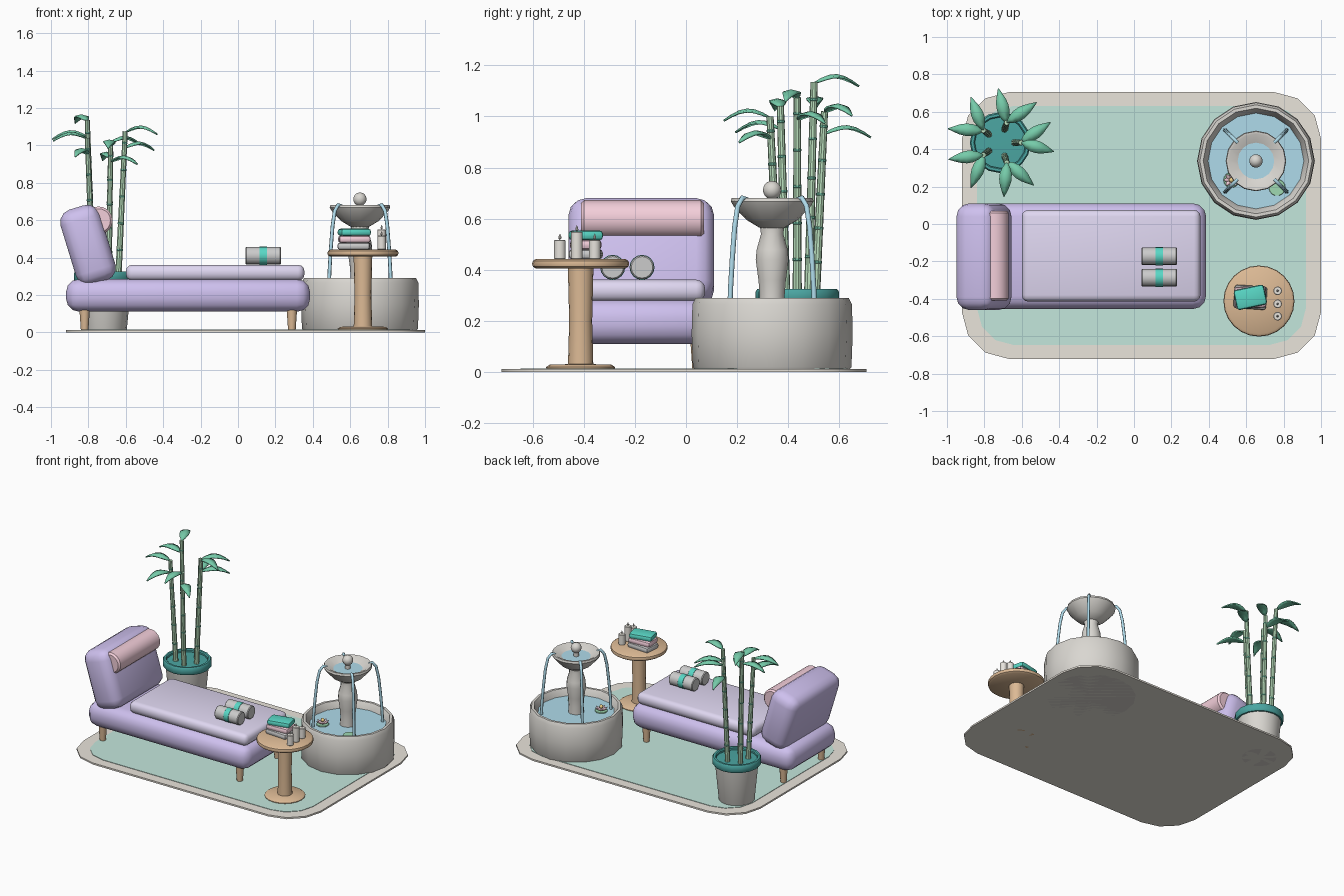
import bpy, bmesh
from math import sin, cos, pi, radians
from mathutils import Vector, Matrix

if "Cube" in bpy.data.objects:
    bpy.data.objects.remove(bpy.data.objects["Cube"])

COLORS = dict(purple=(.62, .53, .86), lilac=(.74, .68, .88), wood=(.72, .49, .30), pink=(.90, .62, .70),
              teal=(.10, .68, .56), dark_teal=(.07, .38, .36), rug=(.55, .80, .72), border=(.82, .78, .71),
              stone=(.70, .68, .64), water=(.43, .71, .83), stalk=(.50, .76, .52), node=(.16, .50, .36),
              leaf=(.18, .60, .40), pad=(.35, .70, .45), gold=(.90, .65, .25), wax=(.80, .77, .72))
MATS = {}


def mat(name):
    if name not in MATS:
        MATS[name] = bpy.data.materials.new(name)
        MATS[name].diffuse_color = (*COLORS[name], 1)
    return MATS[name]


def add(name, bm, color, m=Matrix()):
    bmesh.ops.remove_doubles(bm, verts=bm.verts, dist=1e-5)
    bmesh.ops.recalc_face_normals(bm, faces=bm.faces)
    me = bpy.data.meshes.new(name)
    bm.to_mesh(me)
    bm.free()
    ob = bpy.data.objects.new(name, me)
    bpy.context.collection.objects.link(ob)
    ob.matrix_world = m
    if color:
        me.materials.append(mat(color))
    return ob


def lathe(name, profile, color, loc=(0, 0, 0), n=16, rot=Matrix()):
    """Revolve (radius, height) points around z."""
    bm = bmesh.new()
    rings = [[bm.verts.new((r * cos(2 * pi * i / n), r * sin(2 * pi * i / n), z)) for i in range(n)]
             for r, z in profile]
    for a, b in zip(rings, rings[1:]):
        for i in range(n):
            bm.faces.new((a[i], a[(i + 1) % n], b[(i + 1) % n], b[i]))
    return add(name, bm, color, Matrix.Translation(loc) @ rot.to_4x4())


def rod(name, r, h, color, loc, n=16, rot=Matrix(), b=0.005):
    """Cylinder with a small edge round, base at loc."""
    return lathe(name, [(0, 0), (r - b, 0), (r, b), (r, h - b), (r - b, h), (0, h)], color, loc, n, rot)


def soft_box(name, size, loc, color, bevel, rot=Matrix(), seg=3):
    bm = bmesh.new()
    bmesh.ops.create_cube(bm, size=1, matrix=Matrix.Diagonal((*size, 1)))
    bmesh.ops.bevel(bm, geom=bm.edges[:], offset=bevel, segments=seg, profile=.5, affect='EDGES')
    return add(name, bm, color, Matrix.Translation(loc) @ rot.to_4x4())


def slab(name, hx, hy, r, z0, z1, color):
    """Flat rounded rectangle around the rug centre."""
    bm = bmesh.new()
    pts = []
    for k, (sx, sy) in enumerate([(1, 1), (-1, 1), (-1, -1), (1, -1)]):
        for i in range(4):
            a = k * pi / 2 + i * pi / 6
            pts.append((.04 + sx * (hx - r) + r * cos(a), -.008 + sy * (hy - r) + r * sin(a)))
    f = bm.faces.new([bm.verts.new((x, y, z0)) for x, y in pts])
    g = bmesh.ops.extrude_face_region(bm, geom=[f])['geom']
    bmesh.ops.translate(bm, verts=[v for v in g if isinstance(v, bmesh.types.BMVert)], vec=(0, 0, z1 - z0))
    return add(name, bm, color)


def ball(name, r, loc, color, scale=(1, 1, 1)):
    bm = bmesh.new()
    bmesh.ops.create_uvsphere(bm, u_segments=14, v_segments=10, radius=r)
    return add(name, bm, color, Matrix.Translation(loc) @ Matrix.Diagonal((*scale, 1)))


def blade(name, root, angle, length, width, rise, drop, color, thick=.008):
    """Arched pointed leaf or petal."""
    bm = bmesh.new()
    rows = []
    for i in range(7):
        t = i / 6
        w = width / 2 * max(sin(pi * t ** .85), .04)
        z = rise * sin(pi * t) - drop * t * t
        rows.append([bm.verts.new((length * t, s * w, z - abs(s) * w * .25)) for s in (-1, 0, 1)])
    for a, b in zip(rows, rows[1:]):
        for j in (0, 1):
            bm.faces.new((a[j], b[j], b[j + 1], a[j + 1]))
    ob = add(name, bm, color, Matrix.Translation(root) @ Matrix.Rotation(angle, 4, 'Z'))
    s = ob.modifiers.new('thickness', 'SOLIDIFY')
    s.thickness, s.offset = thick, 0


RX, RY = Matrix.Rotation(pi / 2, 3, 'X'), Matrix.Rotation(pi / 2, 3, 'Y')

# Rug
slab('rug_border', .96, .713, .25, 0, .012, 'border')
slab('rug_field', .88, .64, .20, .005, .015, 'rug')

# Lounge bed
soft_box('lounge_base', (1.305, .565, .175), (-.267, -.172, .198), 'purple', .07)
soft_box('lounge_cushion', (.955, .49, .085), (-.122, -.17, .319), 'lilac', .035)
soft_box('lounge_backrest', (.22, .57, .42), (-.802, -.175, .467), 'purple', .07, Matrix.Rotation(radians(-17), 3, 'Y'))
rod('bolster', .075, .48, 'pink', (-.745, .07, .598), 20, RX, .012)
for x in (-.82, .288):
    for y in (-.39, .045):
        lathe('lounge_leg', [(0, 0), (.02, 0), (.029, .13), (0, .13)], 'wood', (x, y, .008), 12)

# Rolled towels on the bed
for y in (-.172, -.287):
    rod('rolled_towel', .047, .19, None, (.04, y, .41), 16, RY)
    rod('towel_band', .049, .04, 'teal', (.115, y, .41), 16, RY, .001)

# Fountain
FX, FY = .652, .337
lathe('fountain_basin', [(0, 0), (.295, 0), (.31, .02), (.315, .15), (.312, .265), (.30, .29), (.282, .29),
                         (.255, .24), (.25, .06), (0, .06)], 'stone', (FX, FY, 0), 16)
lathe('basin_water', [(0, .06), (.254, .06), (.256, .245), (0, .245)], 'water', (FX, FY, 0), 16)
lathe('fountain_pedestal', [(0, .2), (.055, .2), (.05, .3), (.055, .36), (.066, .44), (.062, .48), (.045, .54),
                            (.05, .58), (0, .58)], 'stone', (FX, FY, 0), 14)
lathe('fountain_bowl', [(0, .56), (.05, .565), (.10, .595), (.15, .648), (.162, .668), (.158, .682), (.145, .682),
                        (.09, .645), (0, .63)], 'stone', (FX, FY, 0), 16)
lathe('bowl_water', [(0, .635), (.085, .64), (.098, .653), (0, .653)], 'water', (FX, FY, 0), 16)
rod('spout', .018, .06, 'stone', (FX, FY, .64), 12)
ball('fountain_ball', .036, (FX, FY, .712), 'stone')
for k in range(4):
    a = pi / 4 + k * pi / 2
    cu = bpy.data.curves.new('water_stream', 'CURVE')
    cu.dimensions, cu.bevel_depth, cu.bevel_resolution, cu.use_fill_caps = '3D', .010, 2, True
    path = [(.14, .675), (.165, .682), (.19, .65), (.207, .57), (.22, .45), (.23, .33), (.234, .24)]
    sp = cu.splines.new('POLY')
    sp.points.add(len(path) - 1)
    for p, (r, z) in zip(sp.points, path):
        p.co = (FX + r * cos(a), FY + r * sin(a), z, 1)
    cu.materials.append(mat('water'))
    bpy.context.collection.objects.link(bpy.data.objects.new('water_stream', cu))

# Lily pads and blossom
for x, y, r in ((.52, .235, .042), (.765, .195, .045)):
    rod('lily_pad', r, .008, 'pad', (x, y, .244), 14, b=.002)
for k in range(8):
    blade('petal', (.52, .235, .254), k * pi / 4, .042, .024, .004, -.018, 'pink', .004)
ball('blossom_heart', .013, (.52, .235, .278), 'gold')

# Side table
TX, TY = .668, -.412
lathe('table_top', [(0, .405), (.175, .405), (.187, .413), (.19, .424), (.187, .435), (.175, .443), (0, .443)],
      'wood', (TX, TY, 0), 24)
lathe('table_column', [(0, .01), (.05, .01), (.045, .2), (.05, .41), (0, .41)], 'wood', (TX, TY, 0), 16)
lathe('table_foot', [(0, 0), (.133, 0), (.135, .02), (.12, .03), (0, .032)], 'wood', (TX, TY, 0), 20)

# Folded towels and candles on the table
for i, (c, w, ang) in enumerate(((None, .175, -4), ('pink', .17, 3), ('teal', .165, 12))):
    soft_box('folded_towel', (w, .125 - .008 * i, .039), (.622, -.392, .461 + i * .037), c, .015,
             Matrix.Rotation(radians(ang), 3, 'Z'), 2)
for y, h in ((-.357, .075), (-.427, .108), (-.493, .075)):
    rod('candle', .023, h, 'wax', (.768, y, .442), 14, b=.003)
    lathe('candle_flame', [(0, 0), (.006, .006), (.005, .014), (0, .026)], 'wax', (.768, y, .442 + h), 8)

# Plant pot
PX, PY = -.715, .435
lathe('plant_pot', [(0, 0), (.115, 0), (.12, .01), (.148, .3), (.13, .3), (.13, .27), (0, .27)], 'stone', (PX, PY, 0))
lathe('pot_rim', [(.14, .27), (.156, .27), (.163, .28), (.163, .315), (.156, .325), (.142, .325), (.136, .318),
                  (.136, .28), (.14, .27)], 'dark_teal', (PX, PY, 0))
lathe('pot_soil', [(0, .26), (.138, .26), (.138, .305), (0, .31)], 'dark_teal', (PX, PY, 0))

# Bamboo: five stalks leaning outward, each with two leaves
# (stalk height, upper leaf angle, lower leaf angle)
BAMBOO = [(1.075, -9.5, 22), (1.02, 48, 92), (1.135, 123, 165), (1.04, 198, 237), (1.0, 274, 308)]
for k, (h, up, low) in enumerate(BAMBOO):
    a = k * 2 * pi / 5
    out = Vector((cos(a), sin(a), 0))
    base = Vector((PX, PY, .29)) + out * .075
    top = Vector((PX, PY, h)) + out * .112
    axis = top - base
    rot = axis.to_track_quat('Z', 'Y').to_matrix()
    L = axis.length
    lathe('bamboo_stalk', [(0, 0), (.018, 0), (.014, L), (0, L)], 'stalk', base, 10, rot)
    for i in range(1, 6):
        t = i / 5.5
        r = .0195 - .004 * t
        rod('bamboo_node', r, .016, 'node', base + axis * t, 10, rot, .004)
    for ang, dz in ((up, .005), (low, .09)):
        root = base + axis * (1 - dz / L)
        g = radians(ang)
        tip = Vector((PX + .288 * cos(g), PY + .288 * sin(g), 0))
        d = tip - root
        d.z = 0
        blade('bamboo_leaf', root, Vector((1, 0)).angle_signed(d.xy) * -1, d.length, .066, .035, .012, 'leaf')

# Smooth shading with sharp edges kept
bpy.ops.object.select_all(action='DESELECT')
for ob in bpy.context.collection.objects:
    if ob.type == 'MESH':
        ob.select_set(True)
        bpy.context.view_layer.objects.active = ob
bpy.ops.object.shade_smooth_by_angle(angle=radians(35))

for m in bpy.data.materials:
    if m.users and not m.is_grease_pencil:
        m.use_nodes = True
        m.node_tree.nodes["Principled BSDF"].inputs["Base Color"].default_value = m.diffuse_color
